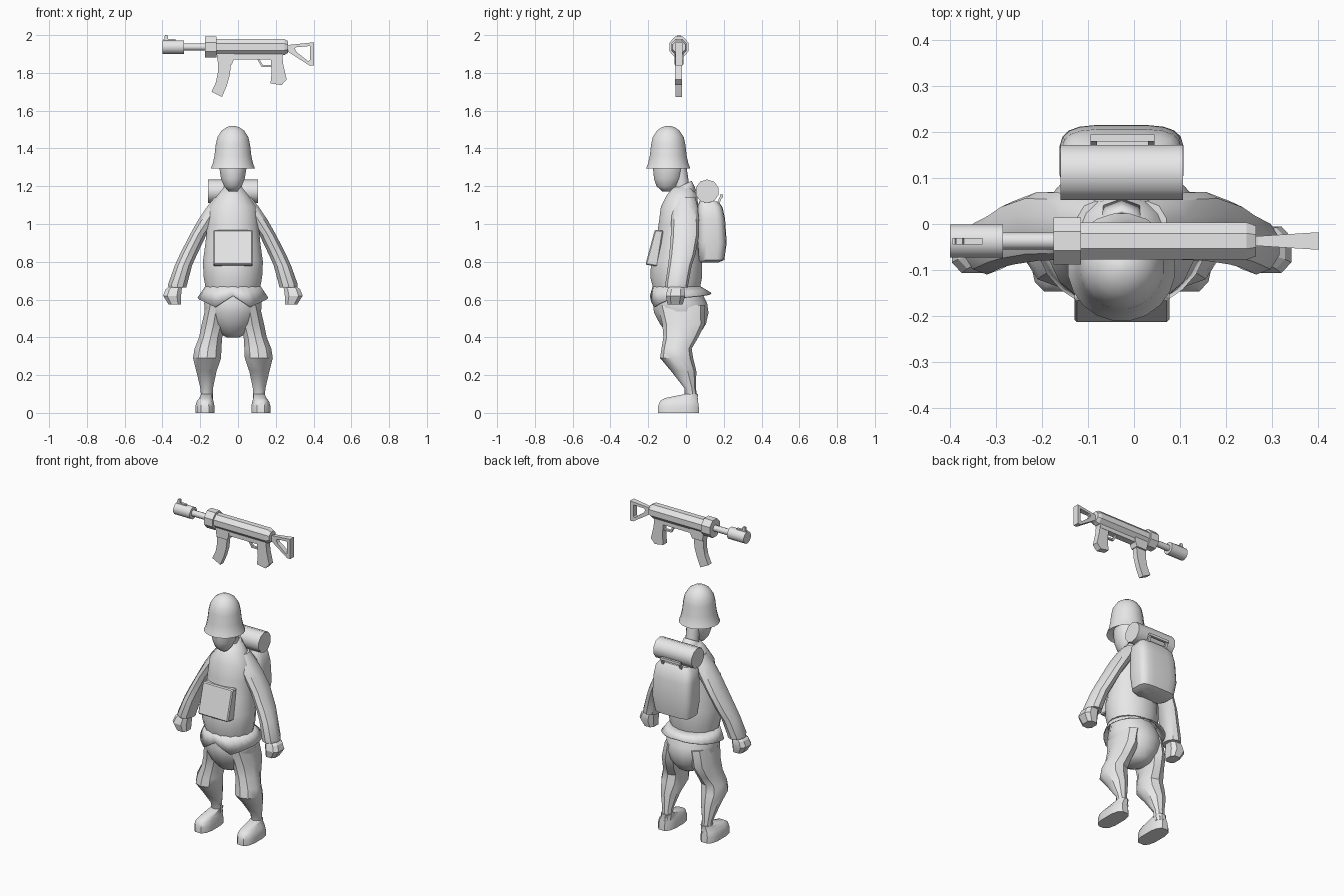
import bpy, bmesh, math
from mathutils import Vector

CX = -0.027          # body centre line
GY, GZ = -0.037, 1.937   # gun axis

grey = bpy.data.materials.new("plain grey")
grey.diffuse_color = (0.8, 0.8, 0.8, 1)


def finish(name, bm, angle=40):
    bmesh.ops.recalc_face_normals(bm, faces=bm.faces)
    me = bpy.data.meshes.new(name)
    bm.to_mesh(me)
    bm.free()
    me.materials.append(grey)
    me.shade_smooth()
    me.set_sharp_from_angle(angle=math.radians(angle))
    ob = bpy.data.objects.new(name, me)
    bpy.context.collection.objects.link(ob)
    return ob


def skin(bm, loops, caps=True):
    rows = [[bm.verts.new(p) for p in loop] for loop in loops]
    n = len(rows[0])
    for a, b in zip(rows, rows[1:]):
        for i in range(n):
            bm.faces.new((a[i], a[(i + 1) % n], b[(i + 1) % n], b[i]))
    if caps:
        bm.faces.new(rows[0])
        bm.faces.new(rows[-1])


def loft(name, rings, n=12, power=1.0, side=1, angle=40, caps=True, tilt=0.0):
    """rings: (offset from centre line, z, half width, y front, y back)"""
    loops = []
    for d, z, h, y0, y1 in rings:
        cy, ry = (y0 + y1) / 2, (y1 - y0) / 2
        loop = []
        for i in range(n):
            a = 2 * math.pi * (i + 0.5) / n
            c, s = math.cos(a), math.sin(a)
            c = math.copysign(abs(c) ** power, c)
            s = math.copysign(abs(s) ** power, s)
            loop.append((CX + side * (d + h * c), cy + ry * s, z + tilt * ry * s))
        loops.append(loop)
    bm = bmesh.new()
    skin(bm, loops, caps)
    return finish(name, bm, angle)


def prism(name, pts, y0, y1):
    """outline in x, z pushed through y"""
    bm = bmesh.new()
    skin(bm, [[(x, y, z) for x, z in pts] for y in (y0, y1)])
    return finish(name, bm, 20)


def tube(name, rings, n, y, z, angle=40):
    """rings: (x, y radius, z radius) along the x axis"""
    bm = bmesh.new()
    skin(bm, [[(x, y + ry * math.cos(2 * math.pi * (i + .5) / n),
                z + rz * math.sin(2 * math.pi * (i + .5) / n)) for i in range(n)]
              for x, ry, rz in rings])
    return finish(name, bm, angle)


def thicken(ob, t):
    m = ob.modifiers.new("thickness", 'SOLIDIFY')
    m.thickness = t


# jacket
loft("jacket", [(0, .655, .146, -.175, .075), (0, .72, .158, -.192, .088),
                (0, .80, .162, -.187, .087), (0, .90, .148, -.162, .076),
                (0, 1.0, .138, -.147, .072), (0, 1.09, .128, -.135, .066),
                (0, 1.15, .085, -.105, .062), (0, 1.195, .048, -.07, .04)], n=16, angle=60)

# flared jacket hem, open at the front
hem_z = [(0, .62), (30, .56), (55, .59), (90, .61), (180, .635)]
top, low = [], []
for i in range(24):
    deg = i * 15
    a = math.radians(deg)
    m = min(deg, 360 - deg)
    for (a0, z0), (a1, z1) in zip(hem_z, hem_z[1:]):
        if a0 <= m <= a1:
            z = z0 + (z1 - z0) * (m - a0) / (a1 - a0)
    top.append((CX + .147 * math.sin(a), -.05 - .127 * math.cos(a), .67))
    low.append((CX + .187 * math.sin(a), -.028 - .163 * math.cos(a), z))
bm = bmesh.new()
skin(bm, [top, low], False)
thicken(finish("jacket_hem", bm), .006)

# collar and neck
thicken(loft("collar", [(0, 1.14, .066, -.09, .055), (0, 1.205, .046, -.068, .03)],
             n=10, caps=False, tilt=.5), .008)
loft("neck", [(0, 1.12, .042, -.06, .03), (0, 1.22, .04, -.065, .015),
              (0, 1.32, .042, -.08, 0)], n=10)

# head
loft("head", [(0, 1.172, .024, -.125, -.08), (0, 1.20, .048, -.158, -.045),
              (0, 1.24, .065, -.172, -.02), (0, 1.30, .075, -.178, -.01),
              (0, 1.37, .075, -.17, -.015)], n=12, angle=50)

# helmet: outer shell and recessed underside
helmet = [(1.325, .08), (1.30, .112), (1.295, .118), (1.32, .108), (1.36, .099),
          (1.42, .092), (1.46, .083), (1.495, .060), (1.512, .034), (1.52, .010)]
loft("helmet", [(0, z, r, -.094 - r, -.094 + r) for z, r in helmet], n=20, angle=55)

# pelvis
loft("trouser_seat", [(0, .66, .14, -.16, .075), (0, .58, .155, -.178, .115),
                      (0, .53, .152, -.172, .122), (0, .47, .125, -.14, .108),
                      (0, .42, .075, -.10, .075), (0, .40, .035, -.06, .04)], n=16, angle=60)

for side, tag in ((-1, "right"), (1, "left")):
    # trouser legs
    loft(tag + "_leg", [(.085, .57, .06, -.15, .10), (.102, .47, .066, -.125, .10),
                        (.118, .40, .064, -.12, .065), (.132, .34, .075, -.13, .03),
                        (.137, .29, .078, -.137, .038), (.14, .22, .056, -.078, .055),
                        (.139, .13, .035, -.008, .052), (.136, .06, .031, -.005, .065)],
         n=10, side=side, angle=35)
    # boots
    loft(tag + "_boot", [(.148, 0, .052, -.15, .072), (.148, .035, .052, -.15, .07),
                         (.147, .062, .045, -.14, .066), (.143, .078, .036, -.115, .064),
                         (.138, .10, .031, -.005, .064)], n=12, side=side, power=.7)
    # sleeves
    loft(tag + "_sleeve", [(.055, 1.14, .045, -.06, .05), (.09, 1.09, .05, -.075, .062),
                           (.135, 1.02, .052, -.078, .068), (.183, .945, .046, -.08, .07),
                           (.235, .84, .048, -.088, .05), (.262, .78, .048, -.095, .03),
                           (.293, .68, .053, -.11, .012), (.294, .665, .05, -.108, .01)],
         n=10, side=side, angle=35)
    # fists
    loft(tag + "_hand", [(.293, .68, .032, -.085, -.015), (.313, .655, .045, -.10, -.005),
                         (.322, .62, .05, -.11, -.002), (.308, .575, .035, -.10, -.015)],
         n=8, side=side, power=.7, angle=20)

# slanted chest pouch
bm = bmesh.new()
skin(bm, [[(x, y, z) for y, z in ((-.165, .97), (-.215, .785), (-.15, .775), (-.12, .965))]
          for x in (-.13, .077)])
bmesh.ops.bevel(bm, geom=bm.edges[:], offset=.006, segments=1, affect='EDGES')
finish("chest_pouch", bm, 20)

# backpack
loft("backpack", [(0, .795, .095, .075, .17), (0, .81, .122, .066, .203),
                  (0, .90, .136, .06, .216), (0, 1.03, .132, .06, .207),
                  (0, 1.09, .124, .06, .193), (0, 1.12, .10, .07, .17)],
     n=20, power=.5, angle=45)
tube("bedroll", [(-.16, .063, .063), (.107, .063, .063)], 10, .112, 1.173)

# carrying handle
for name, x0, x1 in (("handle_post_a", -.095, -.08), ("handle_post_b", .03, .045)):
    bm = bmesh.new()
    skin(bm, [[(x, y, z) for y, z in ((.155, 1.09), (.168, 1.09), (.195, 1.15), (.184, 1.155))]
              for x in (x0, x1)])
    finish(name, bm, 20)
prism("handle_bar", [(-.095, 1.14), (.045, 1.14), (.045, 1.156), (-.095, 1.156)], .18, .195)

# gun: muzzle, barrel, front block and receiver
tube("gun_muzzle", [(-.40, .037, .037), (-.285, .037, .037)], 12, GY, GZ)
tube("gun_barrel", [(-.29, .019, .019), (-.17, .019, .019)], 10, GY, GZ)
tube("gun_front_block", [(-.175, .055, .059), (-.115, .055, .059)], 8, GY, GZ, 20)
tube("gun_receiver", [(-.12, .044, .046), (.245, .044, .046), (.265, .036, .034)],
     8, GY, GZ, 20)
prism("gun_front_sight", [(-.395, 1.965), (-.33, 1.965), (-.33, 1.98), (-.37, 1.98),
                          (-.373, 2.0), (-.387, 2.0), (-.39, 1.98), (-.395, 1.98)], -.045, -.03)

# magazine well, curved magazine, trigger guard and grip
prism("gun_magazine_well", [(-.115, 1.91), (-.02, 1.91), (-.022, 1.87), (-.033, 1.845),
                            (-.105, 1.845)], -.062, -.012)
prism("gun_magazine", [(-.106, 1.86), (-.036, 1.86), (-.044, 1.785), (-.06, 1.73),
                       (-.085, 1.672), (-.14, 1.70), (-.117, 1.75), (-.107, 1.80)],
      -.055, -.022)
prism("gun_under_rail", [(-.03, 1.90), (.24, 1.90), (.23, 1.872), (-.03, 1.872)], -.058, -.018)
prism("gun_trigger_guard", [(.10, 1.875), (.125, 1.832), (.18, 1.832), (.18, 1.842),
                            (.131, 1.842), (.112, 1.875)], -.045, -.03)
prism("gun_grip", [(.172, 1.89), (.235, 1.89), (.24, 1.84), (.258, 1.765), (.23, 1.735),
                   (.172, 1.745), (.178, 1.80)], -.058, -.02)

# folding stock frame, widening towards the butt
outer = [(.26, 1.94), (.27, 1.948), (.402, 1.962), (.402, 1.838), (.38, 1.838), (.26, 1.915)]
inner = [(.30, 1.93), (.31, 1.936), (.38, 1.942), (.38, 1.868), (.372, 1.862), (.31, 1.91)]
bm = bmesh.new()


def stock_loop(pts, s):
    return [(x, GY + s * (.010 + .009 * (x - .26) / .14), z) for x, z in pts]


loops = [stock_loop(outer, -1), stock_loop(outer, 1), stock_loop(inner, 1), stock_loop(inner, -1)]
skin(bm, loops + [loops[0]], False)
bmesh.ops.remove_doubles(bm, verts=bm.verts, dist=1e-5)
finish("gun_stock", bm, 20)
